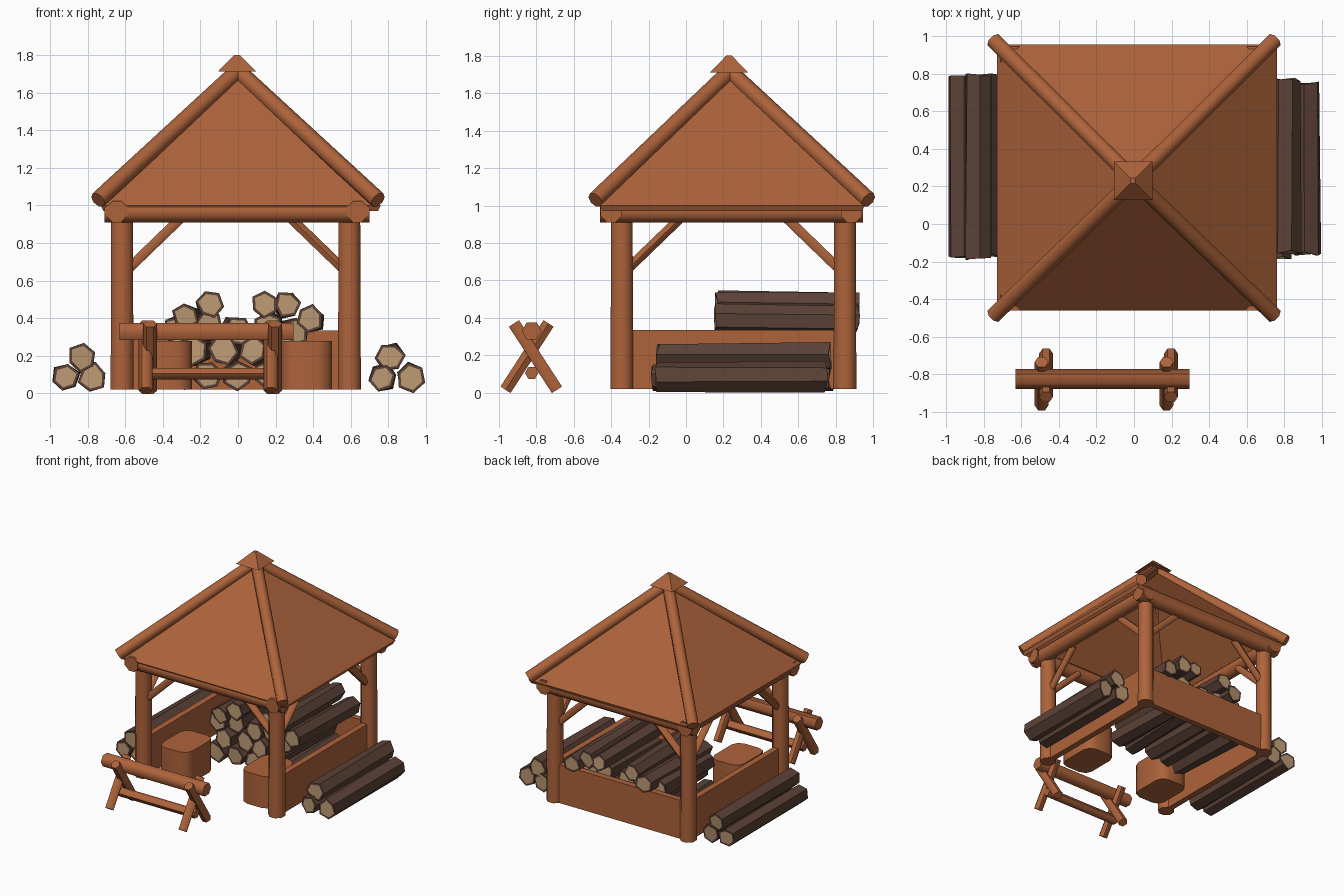
import bpy, bmesh, math, random
from mathutils import Vector, Matrix

if "Cube" in bpy.data.objects:
    bpy.data.objects.remove(bpy.data.objects["Cube"])

random.seed(4)


def material(name, rgb):
    m = bpy.data.materials.new(name)
    m.diffuse_color = (*rgb, 1)
    m.use_nodes = True
    m.node_tree.nodes["Principled BSDF"].inputs["Base Color"].default_value = m.diffuse_color
    return m


WOOD = material("orange wood", (0.42, 0.125, 0.043))
BARK = material("dark bark", (0.105, 0.054, 0.038))
CUT = material("pale cut wood", (0.50, 0.32, 0.17))


def finish(name, bm, mats, smooth=None):
    bmesh.ops.recalc_face_normals(bm, faces=bm.faces)
    me = bpy.data.meshes.new(name)
    bm.to_mesh(me)
    bm.free()
    ob = bpy.data.objects.new(name, me)
    bpy.context.collection.objects.link(ob)
    for m in mats:
        me.materials.append(m)
    if smooth:
        bpy.ops.object.select_all(action='DESELECT')
        ob.select_set(True)
        bpy.context.view_layer.objects.active = ob
        bpy.ops.object.shade_smooth_by_angle(angle=math.radians(smooth))
    return ob


def along(p, q):
    p, q = Vector(p), Vector(q)
    rot = (q - p).to_track_quat('Z', 'Y').to_matrix().to_4x4()
    return Matrix.Translation((p + q) / 2) @ rot, (q - p).length


def rod(name, p, q, r, n=8, r2=None, smooth=60):
    mat, length = along(p, q)
    bm = bmesh.new()
    bmesh.ops.create_cone(bm, cap_ends=True, segments=n, radius1=r, radius2=r2 or r, depth=length,
                          matrix=mat @ Matrix.Rotation(math.pi / n, 4, 'Z'))
    return finish(name, bm, [WOOD], smooth)


def log(name, p, q, r):
    # irregular six-sided log with pale cut ends
    mat, length = along(p, q)
    bm = bmesh.new()
    bmesh.ops.create_cone(bm, cap_ends=True, segments=6, radius1=r, radius2=r, depth=length)
    for v in bm.verts:
        k = random.uniform(0.88, 1.1)
        v.co.x *= k
        v.co.y *= k
        v.co.z += random.uniform(-0.012, 0.012)
    bm.normal_update()
    ends = [f for f in bm.faces if len(f.verts) == 6]
    bmesh.ops.inset_individual(bm, faces=ends, thickness=0.016)
    for f in ends:
        f.material_index = 1
    bmesh.ops.transform(bm, matrix=mat @ Matrix.Rotation(random.uniform(0, 1), 4, 'Z'), verts=bm.verts)
    return finish(name, bm, [BARK, CUT])


def box(name, lo, hi, bevel=0.0):
    lo, hi = Vector(lo), Vector(hi)
    bm = bmesh.new()
    bmesh.ops.create_cube(bm, size=1, matrix=Matrix.Translation((lo + hi) / 2) @ Matrix.Diagonal((*(hi - lo), 1)))
    if bevel:
        edges = [e for e in bm.edges if abs(e.verts[0].co.z - e.verts[1].co.z) > 0.01]
        bmesh.ops.bevel(bm, geom=edges, offset=bevel, segments=2, affect='EDGES', profile=0.5)
    return finish(name, bm, [WOOD], 50 if bevel else None)


CY = 0.245                      # shelter centre in y
PX, PY = (-0.617, 0.593), (-0.343, 0.85)

# Roof shell
bm = bmesh.new()
rim = [bm.verts.new((x, y, 1.0)) for x, y in ((-0.73, -0.46), (0.76, -0.46), (0.76, 0.955), (-0.73, 0.955))]
top = bm.verts.new((0, 0.235, 1.725))
for i in range(4):
    bm.faces.new((rim[i], rim[(i + 1) % 4], top))
roof = finish("roof", bm, [WOOD])
mod = roof.modifiers.new("thickness", 'SOLIDIFY')
mod.thickness, mod.offset = 0.035, -1

# Hip logs and cap
for sx in (-1, 1):
    for sy in (-1, 1):
        rod("hip_log", (sx * 0.745, CY + sy * 0.73, 1.03), (0, 0.235, 1.715), 0.045)
bm = bmesh.new()
bmesh.ops.create_cone(bm, cap_ends=True, segments=4, radius1=0.145, radius2=0.02, depth=0.09,
                      matrix=Matrix.Translation((-0.005, 0.23, 1.757)) @ Matrix.Rotation(math.pi / 4, 4, 'Z'))
finish("roof_cap", bm, [WOOD])

# Eave beams
for y in (-0.40, 0.885):
    rod("eave_beam", (-0.71, y, 0.967), (0.70, y, 0.967), 0.061)
for x in (-0.645, 0.635):
    rod("side_eave_beam", (x, -0.46, 0.967), (x, 0.945, 0.967), 0.061)

# Posts and corner braces
for x in PX:
    for y in PY:
        rod("post", (x, y, 0.02), (x, y, 1.0), 0.066, r2=0.062)
        dx, dy = (-1 if x > 0 else 1), (-1 if y > 0.3 else 1)
        rod("front_brace", (x + dx * 0.02, y, 0.65), (x + dx * 0.31, y, 0.93), 0.03, 6)
        rod("side_brace", (x, y + dy * 0.02, 0.65), (x, y + dy * 0.31, 0.93), 0.03, 6)

# Low walls on the sides and back
for x in PX:
    box("side_wall", (x - 0.025, -0.32, 0.02), (x + 0.025, 0.83, 0.335))
box("back_wall", (-0.6, 0.83, 0.02), (0.58, 0.88, 0.335))

# Rounded blocks at the front
for x in (-0.38, 0.365):
    box("chopping_block", (x - 0.135, -0.31, 0.02), (x + 0.135, 0.05, 0.28), 0.07)

# Inner log heap: rows of (x, z)
rows = [[(x, 0.095) for x in (-0.32, -0.16, 0.0, 0.16, 0.32)],
        [(x, 0.23) for x in (-0.24, -0.08, 0.08, 0.24)],
        [(-0.32, 0.34), (-0.16, 0.36), (0.0, 0.33), (0.16, 0.36), (0.30, 0.33)]]
for row in rows:
    for x, z in row:
        y0 = 0.15 + random.uniform(0, 0.06)
        log("heap_log", (x, y0, z), (x + random.uniform(-0.03, 0.03), 0.82, z), 0.08)
for x, z in ((-0.28, 0.41), (-0.15, 0.475), (0.14, 0.475), (0.26, 0.475), (0.385, 0.40)):
    log("top_log", (x, 0.16, z), (x + random.uniform(-0.03, 0.03), 0.92, z - 0.01), 0.072)

# Log stacks outside
for x, z, y0, y1 in ((-0.92, 0.085, -0.18, 0.78), (-0.775, 0.085, -0.17, 0.79), (-0.83, 0.19, -0.18, 0.79),
                     (0.77, 0.085, -0.18, 0.77), (0.92, 0.085, -0.16, 0.75), (0.81, 0.195, -0.15, 0.77)):
    log("stacked_log", (x, y0, z), (x, y1, z), 0.078)

# Sawhorse bench
rod("bench_beam", (-0.63, -0.825, 0.33), (0.295, -0.825, 0.33), 0.053, 6)
rod("bench_rail", (-0.5, -0.825, 0.105), (0.2, -0.825, 0.105), 0.036, 6)
for x in (-0.48, 0.185):
    rod("bench_leg", (x - 0.012, -0.965, 0.015), (x - 0.012, -0.735, 0.37), 0.037, 6)
    rod("bench_leg", (x + 0.012, -0.69, 0.015), (x + 0.012, -0.92, 0.37), 0.037, 6)
